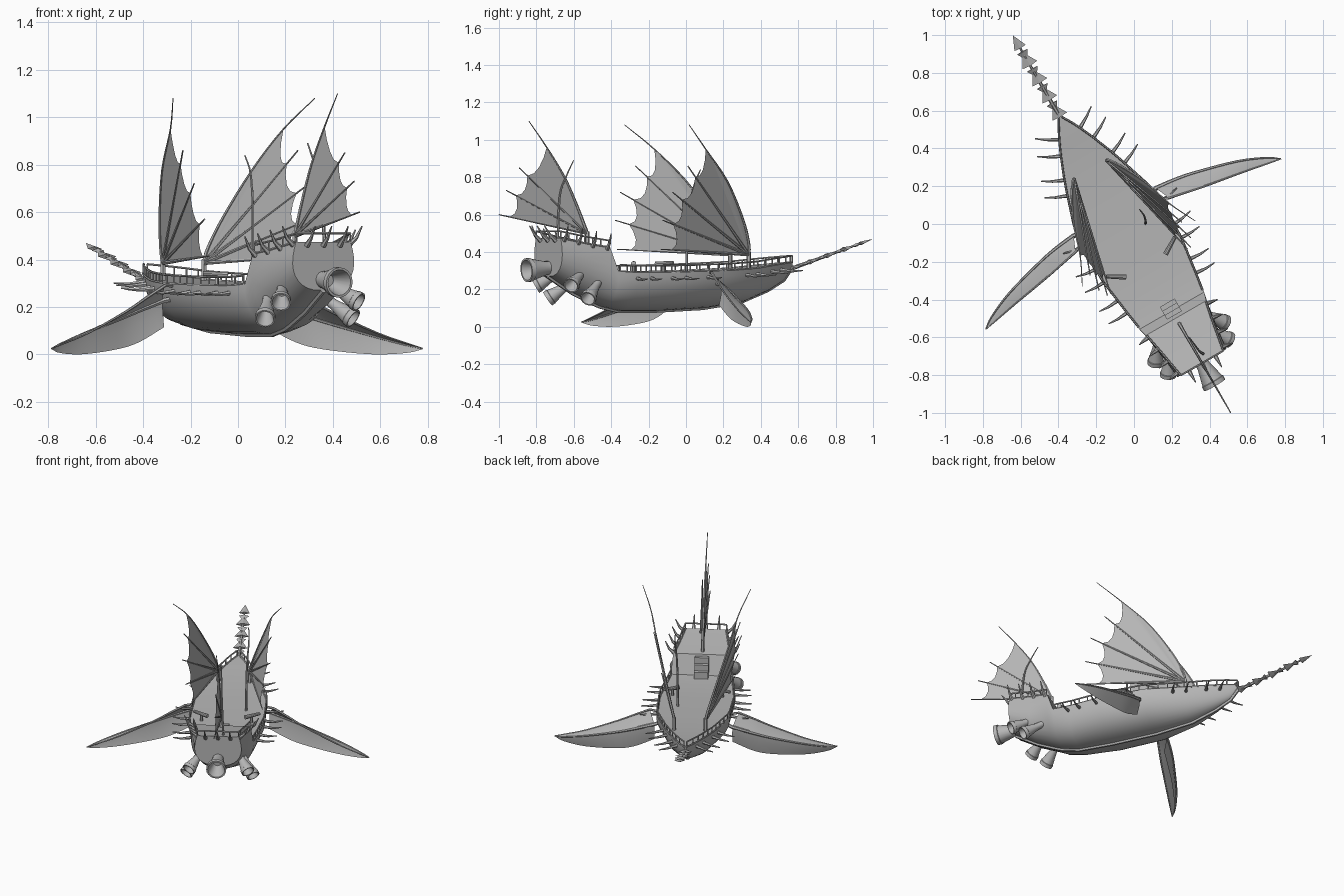
import bpy, bmesh, math
from mathutils import Vector, Matrix

cube = bpy.data.objects.get("Cube")
if cube:
    bpy.data.objects.remove(cube, do_unlink=True)

grey = bpy.data.materials.new("weathered_grey")
grey.use_nodes = True
grey.diffuse_color = (0.47, 0.47, 0.47, 1)
grey.node_tree.nodes["Principled BSDF"].inputs["Base Color"].default_value = grey.diffuse_color

# Ship space: +y is the bow, +x starboard; the whole ship is turned on the ground plane
PLACE = Matrix.Translation((-0.065, 0, 0)) @ Matrix.Rotation(math.radians(30), 4, 'Z')


def add_mesh(name, mesh, smooth=True):
    mesh.materials.clear()
    mesh.materials.append(grey)
    ob = bpy.data.objects.new(name, mesh)
    bpy.context.collection.objects.link(ob)
    ob.matrix_world = PLACE
    if smooth:
        bpy.ops.object.select_all(action='DESELECT')
        ob.select_set(True)
        bpy.context.view_layer.objects.active = ob
        bpy.ops.object.shade_smooth_by_angle(angle=math.radians(35))
    return ob


def finish(name, bm, smooth=True):
    bmesh.ops.recalc_face_normals(bm, faces=bm.faces)
    me = bpy.data.meshes.new(name)
    bm.to_mesh(me)
    bm.free()
    return add_mesh(name, me, smooth)


def rods(name, paths, r0, r1=None, sides=1):
    """Round rods along point lists, tapering from r0 to r1."""
    r1 = r0 if r1 is None else r1
    cu = bpy.data.curves.new(name, 'CURVE')
    cu.dimensions = '3D'
    cu.bevel_depth = 1
    cu.bevel_resolution = sides
    cu.use_fill_caps = True
    for pts in paths:
        sp = cu.splines.new('POLY')
        sp.points.add(len(pts) - 1)
        for i, p in enumerate(pts):
            sp.points[i].co = (*p, 1)
            sp.points[i].radius = r0 + (r1 - r0) * i / (len(pts) - 1)
    tmp = bpy.data.objects.new(name, cu)
    me = bpy.data.meshes.new_from_object(tmp)
    bpy.data.objects.remove(tmp)
    return add_mesh(name, me)


def loft(name, rings, closed=True):
    """Skin through point rows: closed rings with end caps, or an open sheet."""
    bm = bmesh.new()
    loops = [[bm.verts.new(p) for p in r] for r in rings]
    n = len(loops[0])
    for a, b in zip(loops, loops[1:]):
        for i in range(n if closed else n - 1):
            j = (i + 1) % n
            bm.faces.new((a[i], a[j], b[j], b[i]))
    if closed:
        bm.faces.new(loops[0])
        bm.faces.new(loops[-1])
    return finish(name, bm)


def smooth_path(pts, steps=4):
    """Round a point list into a flowing curve through the same points."""
    p = [Vector(q) for q in pts]
    p = [2 * p[0] - p[1]] + p + [2 * p[-1] - p[-2]]
    out = []
    for a, b, c, d in zip(p, p[1:], p[2:], p[3:]):
        for i in range(steps):
            t = i / steps
            out.append(b + t * (c - a) / 2 + t * t * (a - 2.5 * b + 2 * c - d / 2)
                       + t ** 3 * (3 * b - a - 3 * c + d) / 2)
    return out + [p[-2]]


def mirrored(pts, s):
    return [Vector((p[0] * s, p[1], p[2])) for p in pts]


# Hull stations: along, half width, sheer height, keel height, side bulge
STATIONS = [(0.655, .006, .345, .32, 0), (0.6, .04, .34, .25, 0), (0.5, .09, .33, .195, 0),
            (0.34, .155, .312, .135, 0), (0.1, .235, .30, .1, 0), (-0.2, .245, .292, .085, 0),
            (-0.42, .215, .29, .085, 0), (-0.53, .198, .298, .108, .03),
            (-0.575, .185, .425, .125, .08), (-0.7, .16, .445, .18, .15), (-0.85, .133, .475, .27, .25)]


def station(u):
    for a, b in zip(STATIONS, STATIONS[1:]):
        if a[0] >= u >= b[0]:
            t = (a[0] - u) / (a[0] - b[0])
            return [p + (q - p) * t for p, q in zip(a, b)]
    return STATIONS[-1]


def section(u, w, top, keel, bulge, n=10):
    half = []
    for i in range(n + 1):
        t = i / n
        c = max(0, math.cos(t * math.pi / 2)) ** (0.82 - bulge)
        half.append((w * c * (1 + bulge * math.sin(math.pi * t)), u,
                     top - (top - keel) * math.sin(t * math.pi / 2)))
    return half + [(-x, y, z) for x, y, z in half[-2::-1]]


loft("hull", [section(*s) for s in STATIONS])
rods("keel", [[(0, s[0], s[3]) for s in STATIONS]], .012, .012)

# Gunwale, railing and posts on both decks
for s, side in ((1, "starboard"), (-1, "port")):
    def edge(u, lift):
        _, w, top, _, _ = station(u)
        return (s * w * .98, u, top + lift)
    main = [.65 - .0584 * i for i in range(21)]
    after = [-.58 - .045 * i for i in range(7)]
    rods(side + "_gunwale", [[edge(u, 0) for u in run] for run in (main, after)], .006)
    rods(side + "_rail", [[edge(u, .036) for u in run] for run in (main, after)], .005)
    rods(side + "_rail_posts", [[edge(u, 0), edge(u, .036)] for u in main + after], .004)

    # Spikes standing out from the hull, square to its side
    spikes = []
    for u in (.55, .47, .35, .27, .0, -.14, -.22, -.34, -.42):
        w = station(u)[1]
        slope = (station(u - .04)[1] - station(u + .04)[1]) / .08
        d = Vector((s, slope, 0)).normalized()
        p = Vector((s * w * .93, u, station(u)[2] - .03))
        spikes.append([p, p + d * .07 + Vector((0, .004, -.008)), p + d * .125 + Vector((0, .015, -.004))])
    rods(side + "_hull_spikes", spikes, .011, .003)
    horns = []
    for u in (-.59, -.67, -.75, -.83):
        p = Vector(edge(u, -.01))
        horns.append([p, p + Vector((s * .035, -.005, .03)), p + Vector((s * .06, -.01, .08))])
    rods(side + "_stern_spikes", horns, .013, .003)

rods("transom_rail", [[(-.13, -.85, .511), (.13, -.85, .511)]], .005)
rods("transom_spikes", [[(x, -.85, .46), (x, -.885, .49), (x, -.92, .54)] for x in (-.08, 0, .08)], .013, .003)


def fan(name, base, lead, tip, ribs):
    """Webbed fan: a curved leading spar, radiating ribs and a scalloped membrane."""
    base, ribs = Vector(base), [Vector(p) for p in ribs]
    lead = smooth_path([base] + lead + [tip])
    lead, whip = lead[1:-4], lead[-4:]
    corners = [lead[-1]] + [base.lerp(p, .88) for p in ribs]
    outline = list(lead)
    for a, b in zip(corners, corners[1:]):
        outline += [base.lerp(a.lerp(b, t), k) for t, k in ((.25, .96), (.55, .94), (.8, .95))] + [b]
    bm = bmesh.new()
    hub = bm.verts.new(base)
    vs = [bm.verts.new(p) for p in outline]
    for a, b in zip(vs, vs[1:]):
        bm.faces.new((hub, a, b))
    finish(name + "_membrane", bm, False)
    rods(name + "_leading_spar", [[base] + lead + whip], .01, .002)
    rods(name + "_ribs", [[base, p] for p in ribs], .009, .003)


# Side sails and stern fin
for s, side in ((1, "starboard"), (-1, "port")):
    fan(side + "_sail", (s * .1, .33, .385),
        mirrored([(.115, .32, .45), (.155, .26, .58), (.22, .127, .78), (.275, -.037, .95)], s),
        (s * .345, -.18, 1.08),
        mirrored([(.28, -.15, .86), (.28, -.245, .72), (.255, -.29, .57), (.235, -.29, .415)], s))
    rods(side + "_sail_foot", [[(s * .1, .33, .3), (s * .1, .33, .4)]], .012)
fan("stern_fin", (0, -.61, .5), [(0, -.67, .64), (0, -.75, .8), (0, -.86, .96)], (0, -.97, 1.1),
    [(0, -1.03, .85), (0, -1.11, .73), (0, -1.155, .6)])
rods("stern_fin_foot", [[(0, -.61, .42), (0, -.61, .51)]], .012)

# Long side wings: a sloping upper sheet and a hanging lower one, with the spar along their fold
top_edge = [(.285, -.005, .29), (.38, -.025, .242), (.5, -.05, .18), (.7, -.085, .092), (.84, -.112, .045), (.903, -.124, .026)]
fold = [(.25, .075, .225), (.38, .06, .182), (.5, .035, .142), (.7, -.02, .083), (.84, -.08, .042), (.902, -.122, .025)]
belly = [(.25, .06, .115), (.38, .045, .052), (.5, .022, .022), (.7, -.035, .001), (.84, -.088, .006), (.903, -.123, .022)]
for s, side in ((1, "starboard"), (-1, "port")):
    edges = [smooth_path(mirrored(e, s)) for e in (top_edge, fold, belly)]
    rows = []
    for a, b, c in zip(*edges):
        rows.append([a, a.lerp(b, .6) + (b - c) * .06, b, b.lerp(c, .4) + (b - a) * .06, c])
    loft(side + "_wing", rows, False)
    rods(side + "_wing_spar", [[(s * .19, .05, .24)] + edges[1]], .012, .003)
    rods(side + "_wing_top_edge", [[(s * .2, .03, .29)] + edges[0]], .008, .002)


def nozzle(name, start, end, r0, r1):
    """Open flared bell with an inner wall."""
    start, end = Vector(start), Vector(end)
    d = end - start
    turn = d.to_track_quat('Z', 'Y')
    rings = []
    for t, r in ((-.35, r0 * .9), (0, r0), (.15, r0 * 1.05), (.8, r1 * .93), (.82, r1), (1, r1), (1, r1 * .85), (.3, r0 * .7)):
        rings.append([start + d * t + turn @ Vector((r * math.cos(a), r * math.sin(a), 0))
                      for a in [i * math.tau / 20 for i in range(20)]])
    loft(name, rings)


nozzle("main_nozzle", (0, -.85, .315), (0, -.985, .303), .036, .064)
for s, side in ((1, "starboard"), (-1, "port")):
    nozzle(side + "_upper_nozzle", (s * .135, -.735, .275), (s * .19, -.82, .22), .022, .043)
    nozzle(side + "_lower_nozzle", (s * .155, -.645, .22), (s * .215, -.73, .15), .022, .043)

# Bowsprit strung with flat barbs below an arrow point
root, point = Vector((0, .63, .305)), Vector((0, 1.153, .47))
axis = (point - root).normalized()
turn = axis.to_track_quat('Z', 'Y').to_matrix().to_4x4()
rods("bowsprit", [[root, point - axis * .04]], .012, .005)
bm = bmesh.new()
for i in range(5):
    at = point - axis * (.04 + .11 * i)
    m = Matrix.Translation(at) @ turn @ Matrix.Diagonal((1, .3, 1, 1))
    bmesh.ops.create_cone(bm, cap_ends=True, segments=4, radius1=.045 if i else .034, radius2=0, depth=.08, matrix=m)
    if i:
        ahead = m @ Matrix.Translation((0, 0, .025))
        bmesh.ops.create_cone(bm, cap_ends=True, segments=4, radius1=.008, radius2=.032, depth=.04, matrix=ahead)
finish("bowsprit_barbs", bm, False)


def box(name, centre, size):
    bm = bmesh.new()
    bmesh.ops.create_cube(bm, size=1, matrix=Matrix.Translation(centre) @ Matrix.Diagonal((*size, 1)))
    finish(name, bm, False)


# Deck fittings: stairway, swivel guns and curved poles
for i in range(3):
    box("stair_step", (0, -.545 + .025 * i, .35 - .02 * i), (.09, .027, .14 - .04 * i))
for s, side in ((1, "starboard"), (-1, "port")):
    rods(side + "_gun_barrel", [[(s * .12, -.255, .337), (s * .21, -.2, .342)]], .014, .01, 3)
    rods(side + "_gun_post", [[(s * .16, -.23, .28), (s * .16, -.23, .337)]], .01)
rods("deck_pole", [smooth_path([(.11, -.06, .29), (.115, -.055, .6), (.125, -.02, .76), (.12, .02, .84)])], .008, .003)
rods("stern_pole", [smooth_path([(.03, -.81, .46), (.02, -.79, .7), (.015, -.75, .8), (.01, -.7, .89)])], .008, .003)
